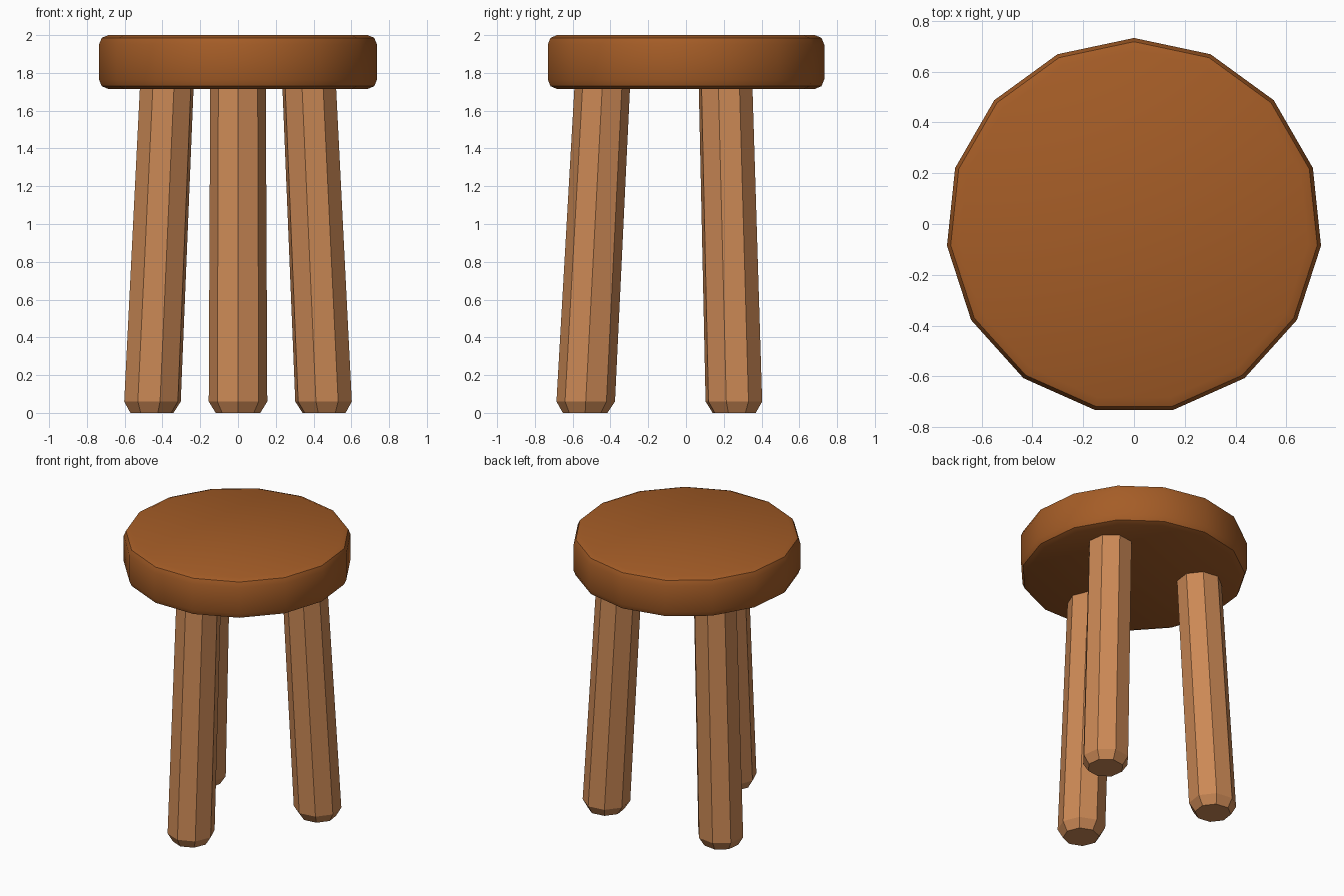
import bpy, math
from mathutils import Vector

if "Cube" in bpy.data.objects:
    bpy.data.objects.remove(bpy.data.objects["Cube"])


def material(name, rgb):
    m = bpy.data.materials.new(name)
    m.diffuse_color = (*rgb, 1)
    m.use_nodes = True
    m.node_tree.nodes["Principled BSDF"].inputs["Base Color"].default_value = m.diffuse_color
    return m


def stack(name, rings, sides, phase, mat):
    """Closed solid from rings of (centre x, centre y, z, radius)."""
    verts, faces = [], []
    for cx, cy, z, r in rings:
        for i in range(sides):
            a = phase + math.tau * i / sides
            verts.append((cx + r * math.cos(a), cy + r * math.sin(a), z))
    for k in range(len(rings) - 1):
        for i in range(sides):
            j = (i + 1) % sides
            a, b = k * sides, (k + 1) * sides
            faces.append((a + i, a + j, b + j, b + i))
    faces.append(tuple(reversed(range(sides))))
    faces.append(tuple(range(len(verts) - sides, len(verts))))
    me = bpy.data.meshes.new(name)
    me.from_pydata(verts, [], faces)
    me.materials.append(mat)
    ob = bpy.data.objects.new(name, me)
    bpy.context.collection.objects.link(ob)
    return ob


seat_wood = material("dark seat wood", (0.376, 0.109, 0.020))
leg_wood = material("light leg wood", (0.60, 0.25, 0.092))
CY = -0.008  # centre of the 15-sided seat, so its bounds are centred

# Seat: 15-sided disc with a two-step rounded rim
R, LOW, HIGH, B = 0.74, 1.715, 2.0, 0.05
half = B * (1 - math.sqrt(0.5))
rim = [(B, 0), (half, half), (0, B)]  # (inset, height from the face)
rings = [(0, CY, LOW + h, R - i) for i, h in rim]
rings += [(0, CY, HIGH - h, R - i) for i, h in reversed(rim)]
seat = stack("seat", rings, 15, math.pi / 2, seat_wood)
bpy.context.view_layer.objects.active = seat
seat.select_set(True)
bpy.ops.object.shade_smooth_by_angle(angle=math.radians(30))

# Legs: three splayed octagonal posts with chamfered feet
for name, deg in (("front_leg", 270), ("back_right_leg", 30), ("back_left_leg", 150)):
    a = math.radians(deg)
    out = Vector((math.cos(a), math.sin(a)))
    rings = []
    for z, r in ((0, 0.118), (0.06, 0.155), (1.75, 0.147)):
        p = out * (0.526 - 0.0525 * z)
        rings.append((p.x, p.y + CY, z, r))
    stack(name, rings, 8, a, leg_wood)
